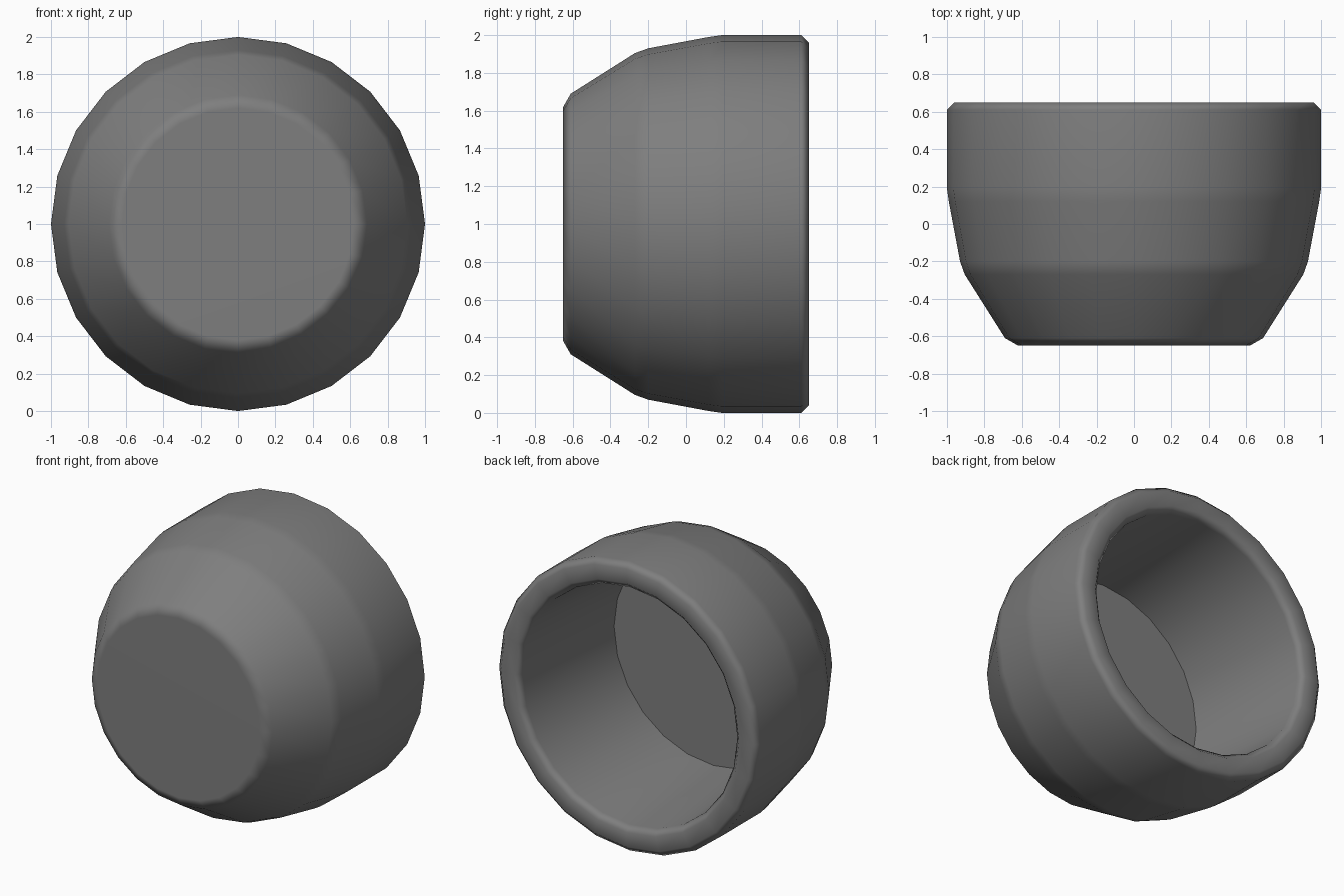
import bpy, bmesh, math
from mathutils import Vector

if "Cube" in bpy.data.objects:
    bpy.data.objects.remove(bpy.data.objects["Cube"])

SIDES = 24

# Cup profile as (radius, y): base edge, outer wall, rounded rim, inner wall, floor edge
profile = [
    (0.62, -0.65), (0.69, -0.61),
    (0.905, -0.27), (0.93, -0.20),
    (0.99, 0.12), (1.00, 0.19),
    (1.00, 0.61), (0.96, 0.65),
    (0.86, 0.65), (0.82, 0.61),
    (0.76, -0.30),
]

# Lathe the profile around the y axis
bm = bmesh.new()
verts = [bm.verts.new((0, y, r)) for r, y in profile]
edges = [bm.edges.new(pair) for pair in zip(verts, verts[1:])]
bmesh.ops.spin(bm, geom=verts + edges, cent=Vector((0, 0, 0)), axis=Vector((0, 1, 0)),
               angle=2 * math.pi, steps=SIDES, use_duplicate=False)
bmesh.ops.remove_doubles(bm, verts=bm.verts[:], dist=0.001)

# Close the outer base and the inner floor
bmesh.ops.holes_fill(bm, edges=[e for e in bm.edges if e.is_boundary], sides=SIDES)
bmesh.ops.recalc_face_normals(bm, faces=bm.faces[:])

mesh = bpy.data.meshes.new("cup")
bm.to_mesh(mesh)
bm.free()
cup = bpy.data.objects.new("cup", mesh)
cup.location.z = 1
bpy.context.collection.objects.link(cup)

# Dark grey surface
dark = bpy.data.materials.new("dark_grey")
dark.diffuse_color = (0.21, 0.21, 0.21, 1)
dark.use_nodes = True
dark.node_tree.nodes["Principled BSDF"].inputs["Base Color"].default_value = dark.diffuse_color
mesh.materials.append(dark)

# Smooth walls and bevels, crisp corner at the inner floor
bpy.context.view_layer.objects.active = cup
cup.select_set(True)
bpy.ops.object.shade_smooth_by_angle(angle=math.radians(65))
weighted = cup.modifiers.new("even_shading", 'WEIGHTED_NORMAL')
weighted.keep_sharp = True
